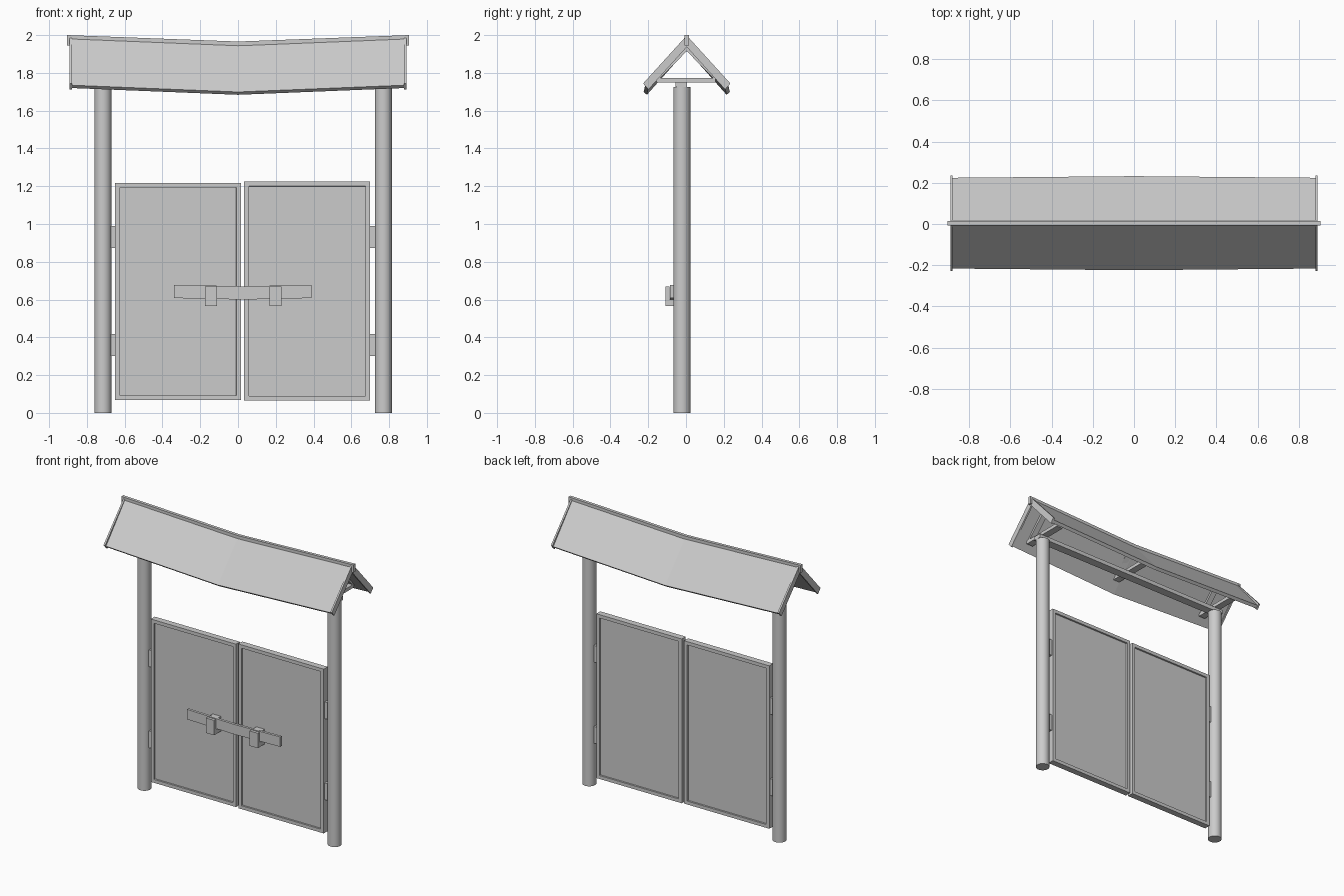
import bpy, bmesh, math

if "Cube" in bpy.data.objects:
    bpy.data.objects.remove(bpy.data.objects["Cube"], do_unlink=True)

grey = bpy.data.materials.new("plain grey")
grey.use_nodes = True
COLOUR = (0.6, 0.6, 0.6, 1)
grey.diffuse_color = COLOUR
grey.node_tree.nodes["Principled BSDF"].inputs["Base Color"].default_value = COLOUR


def finish(name, bm):
    bmesh.ops.recalc_face_normals(bm, faces=bm.faces)
    mesh = bpy.data.meshes.new(name)
    bm.to_mesh(mesh)
    bm.free()
    mesh.materials.append(grey)
    ob = bpy.data.objects.new(name, mesh)
    bpy.context.collection.objects.link(ob)
    return ob


def loft(name, sections):
    """Join matching closed cross-sections and cap both ends."""
    bm = bmesh.new()
    rings = [[bm.verts.new(p) for p in s] for s in sections]
    n = len(rings[0])
    for a, b in zip(rings, rings[1:]):
        for i in range(n):
            j = (i + 1) % n
            bm.faces.new((a[i], a[j], b[j], b[i]))
    bm.faces.new(rings[0])
    bm.faces.new(rings[-1])
    return finish(name, bm)


def prism(name, profile, x0, x1):
    """Extrude a (y, z) profile along x."""
    return loft(name, [[(x, y, z) for y, z in profile] for x in (x0, x1)])


def box(name, x0, x1, y0, y1, z0, z1):
    return prism(name, [(y0, z0), (y1, z0), (y1, z1), (y0, z1)], x0, x1)


POST_Y = -0.022
RIDGE_Y = 0.004
POSTS = {"right": -0.715, "left": 0.77}
MID_X = sum(POSTS.values()) / 2

# Round posts
for side, px in POSTS.items():
    bm = bmesh.new()
    bmesh.ops.create_cone(bm, cap_ends=True, segments=32, radius1=0.045,
                          radius2=0.045, depth=1.725)
    bmesh.ops.translate(bm, verts=bm.verts, vec=(px, POST_Y, 1.725 / 2))
    post = finish(side + "_post", bm)
    bpy.ops.object.select_all(action="DESELECT")
    post.select_set(True)
    bpy.context.view_layer.objects.active = post
    bpy.ops.object.shade_smooth_by_angle(angle=math.radians(35))


# Framed door leaves with a recessed panel on each side
def door(name, x0, x1, z0, z1):
    bm = bmesh.new()
    bmesh.ops.create_cube(bm, size=1)
    for v in bm.verts:
        v.co = (x0 if v.co.x < 0 else x1, POST_Y + 0.044 * v.co.y,
                z0 if v.co.z < 0 else z1)
    bm.normal_update()
    for f in [f for f in bm.faces if abs(f.normal.y) > 0.9]:
        inward = -math.copysign(0.012, f.normal.y)
        bmesh.ops.inset_region(bm, faces=[f], thickness=0.034)
        bmesh.ops.inset_region(bm, faces=[f], thickness=0.0005)
        for v in f.verts:
            v.co.y += inward
    finish(name, bm)


door("right_door", -0.65, 0.015, 0.068, 1.217)
door("left_door", 0.033, 0.70, 0.065, 1.224)

# Hinges between posts and doors
for side, x0, x1 in (("right", -0.68, -0.648), ("left", 0.698, 0.735)):
    for level, z in (("lower", 0.3), ("upper", 0.872)):
        box(f"{side}_{level}_hinge", x0, x1, -0.035, -0.01, z, z + 0.118)

# Sagging locking bar held in two hooked brackets
loft("locking_bar", [
    [(x, y, z + h) for y, h in ((-0.084, 0), (-0.066, 0), (-0.066, 0.07), (-0.084, 0.07))]
    for x, z in ((-0.34, 0.608), (MID_X, 0.6), (0.388, 0.608))])
hook = [(-0.108, 0.565), (-0.03, 0.565), (-0.03, 0.67), (-0.064, 0.67),
        (-0.064, 0.6), (-0.088, 0.6), (-0.088, 0.67), (-0.108, 0.67)]
for side, x in (("right", -0.143), ("left", 0.198)):
    prism(side + "_bracket", hook, x - 0.032, x + 0.032)

# Beam across the post tops
box("top_beam", POSTS["right"] - 0.045, POSTS["left"] + 0.045, -0.056, 0.004, 1.724, 1.752)

# Trusses under the roof
for place, x in (("right", POSTS["right"]), ("middle", MID_X), ("left", POSTS["left"])):
    box(place + "_tie_beam", x - 0.025, x + 0.025, -0.155, 0.155, 1.75, 1.774)
    for face, s in (("front", -1), ("back", 1)):
        profile = [(RIDGE_Y + s * d, z) for d, z in
                   ((0, 1.94), (0, 1.915), (0.139, 1.774), (0.16, 1.774))]
        prism(f"{place}_{face}_rafter", profile, x - 0.02, x + 0.02)

# Roof slopes that dip in the middle, with barge boards at the ends
STATIONS = ((-0.885, 0, 0), (0, -0.036, 0.008), (0.885, 0, 0))
for face, s in (("front", -1), ("back", 1)):
    slope = [(0, 1.992), (0.22, 1.735), (0.203, 1.72), (0, 1.957)]
    loft(face + "_roof_slope", [
        [(x, RIDGE_Y + s * (d + (spread if d else 0)), z + dip) for d, z in slope]
        for x, dip, spread in STATIONS])
    barge = [(0, 1.998), (0.231, 1.744), (0.203, 1.712), (0, 1.937)]
    for side, x in (("right", -0.885), ("left", 0.885)):
        prism(f"{side}_{face}_barge_board", [(RIDGE_Y + s * d, z) for d, z in barge],
              x - 0.006, x + 0.006)

# Ridge beam following the dip
loft("ridge_beam", [
    [(x, RIDGE_Y + y, z + dip) for y, z in
     ((-0.011, 1.946), (0.011, 1.946), (0.011, 2.0), (-0.011, 2.0))]
    for x, dip in ((-0.905, 0), (0, -0.034), (0.905, 0))])
